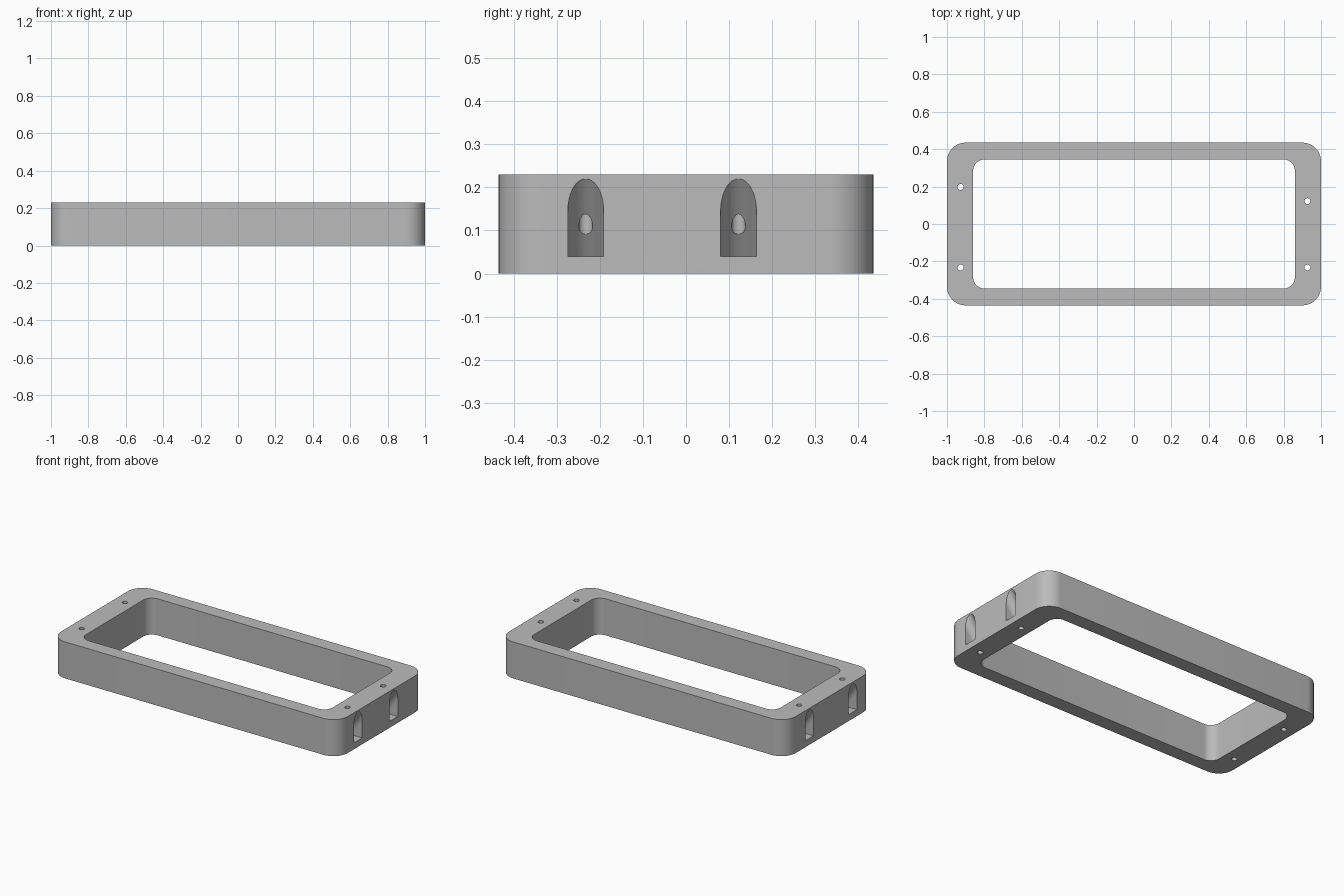
import bpy, bmesh, math

cube = bpy.data.objects.get("Cube")
if cube:
    bpy.data.objects.remove(cube, do_unlink=True)

HEIGHT = 0.23
SLOPE = 1.44        # rise of the pocket wall per unit outward
FLOOR = 0.04
HOLE_X = 0.927
HOLE_R = 0.016

grey = bpy.data.materials.new("grey")
grey.use_nodes = True
grey.diffuse_color = (0.5, 0.5, 0.5, 1)
grey.node_tree.nodes["Principled BSDF"].inputs["Base Color"].default_value = (0.5, 0.5, 0.5, 1)


def arc(cx, cy, rx, ry, start, end, n):
    angles = [math.radians(start + (end - start) * i / n) for i in range(n + 1)]
    return [(cx + rx * math.cos(a), cy + ry * math.sin(a)) for a in angles]


def rounded_rect(hx, hy, r):
    points = []
    for i, (sx, sy) in enumerate([(1, 1), (-1, 1), (-1, -1), (1, -1)]):
        points += arc(sx * (hx - r), sy * (hy - r), r, r, 90 * i, 90 * i + 90, 12)
    return points


def prism(name, outline, z0, z1, shift=0):
    """Extrude an outline from z0 to z1, sliding its top along x by shift."""
    bm = bmesh.new()
    low = [bm.verts.new((x, y, z0)) for x, y in outline]
    high = [bm.verts.new((x + shift, y, z1)) for x, y in outline]
    bm.faces.new(low)
    bm.faces.new(high)
    n = len(outline)
    for i in range(n):
        j = (i + 1) % n
        bm.faces.new((low[i], low[j], high[j], high[i]))
    bmesh.ops.recalc_face_normals(bm, faces=bm.faces)
    mesh = bpy.data.meshes.new(name)
    bm.to_mesh(mesh)
    bm.free()
    mesh.materials.append(grey)
    obj = bpy.data.objects.new(name, mesh)
    bpy.context.collection.objects.link(obj)
    return obj


# Rounded rectangular frame and its cutters
frame = prism("frame", rounded_rect(1, 0.435, 0.1), 0, HEIGHT)
cutters = [prism("opening_cutter", rounded_rect(0.86, 0.345, 0.06), -0.1, HEIGHT + 0.1)]

# Slanted screw pockets in both ends, each crossed by a vertical hole
deep = 1 - (0.22 - FLOOR) / SLOPE
for side, y in [(1, -0.233), (1, 0.122), (-1, -0.233), (-1, 0.198)]:
    u_shape = arc(deep + 0.051, y, 0.051, 0.0415, 90, 270, 24)
    u_shape += [(1.1, y - 0.0415), (1.1, y + 0.0415)]
    u_shape = [(side * x, v) for x, v in u_shape]
    top = HEIGHT + 0.02
    cutters.append(prism("pocket_cutter", u_shape, FLOOR, top, side * (top - FLOOR) / SLOPE))
    circle = arc(side * HOLE_X, y, HOLE_R, HOLE_R, 0, 360, 24)[:-1]
    cutters.append(prism("hole_cutter", circle, -0.1, HEIGHT + 0.1))

bpy.ops.object.select_all(action="DESELECT")
frame.select_set(True)
bpy.context.view_layer.objects.active = frame
for cutter in cutters:
    mod = frame.modifiers.new("cut", "BOOLEAN")
    mod.operation = "DIFFERENCE"
    mod.solver = "EXACT"
    mod.object = cutter
    bpy.ops.object.modifier_apply(modifier=mod.name)
    bpy.data.objects.remove(cutter, do_unlink=True)

bpy.ops.object.shade_smooth_by_angle(angle=math.radians(30))
